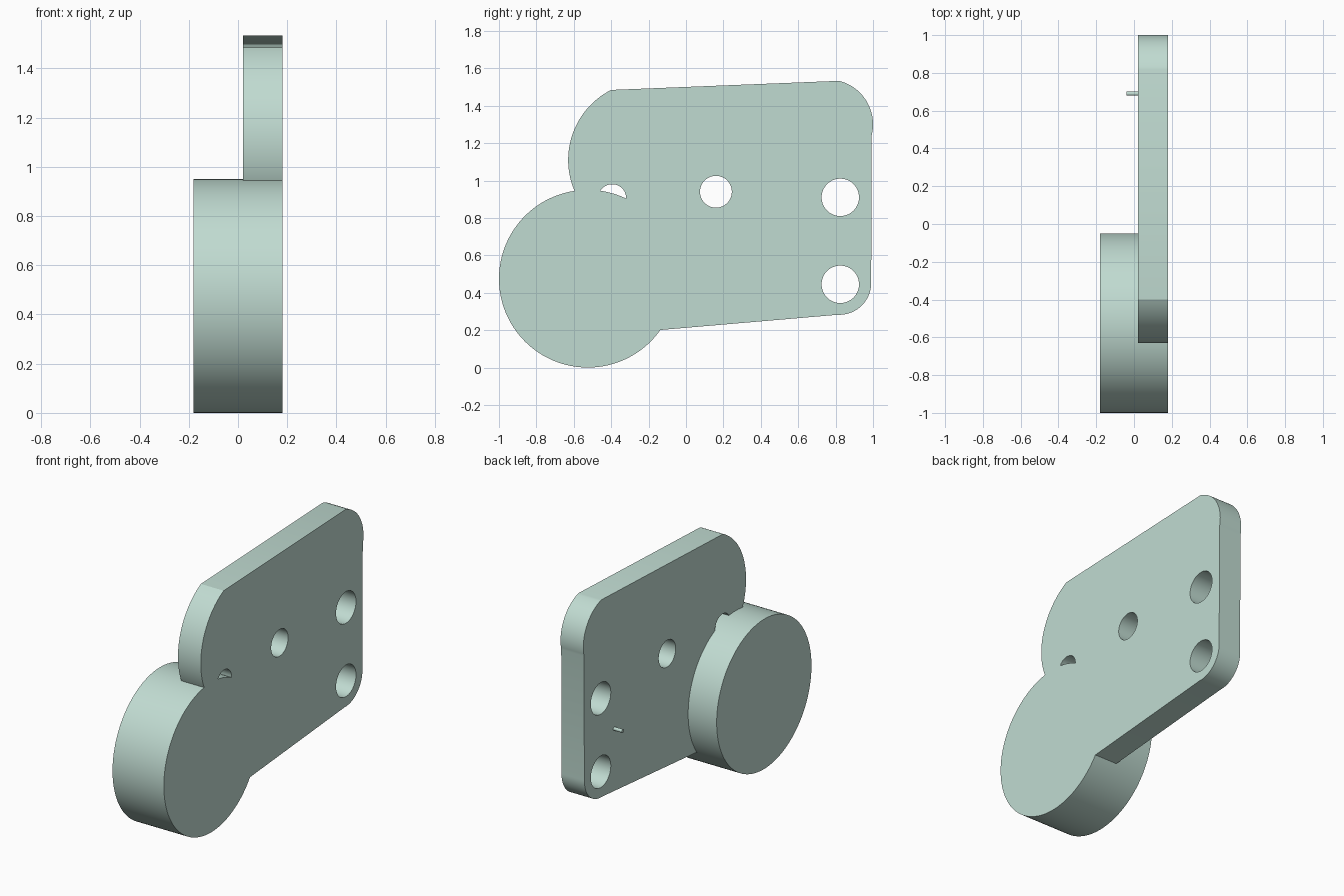
import bpy, bmesh, math

cube = bpy.data.objects.get("Cube")
if cube:
    bpy.data.objects.remove(cube, do_unlink=True)

mat = bpy.data.materials.new("pale_green")
mat.use_nodes = True
COLOUR = (0.53, 0.71, 0.64, 1)
mat.diffuse_color = COLOUR
mat.node_tree.nodes["Principled BSDF"].inputs["Base Color"].default_value = COLOUR


def arc(y, z, r, start, end, steps=24):
    """Points (y, z) along an arc, angles in degrees."""
    angles = [math.radians(start + (end - start) * i / steps) for i in range(steps + 1)]
    return [(y + r * math.cos(a), z + r * math.sin(a)) for a in angles]


def circle(y, z, r, steps=96):
    return arc(y, z, r, 0, 360, steps)[:-1]


def extrude(name, profile, x0, x1):
    """Solid made by sweeping a (y, z) profile from x0 to x1."""
    bm = bmesh.new()
    face = bm.faces.new([bm.verts.new((x0, y, z)) for y, z in profile])
    result = bmesh.ops.extrude_face_region(bm, geom=[face])
    moved = [v for v in result["geom"] if isinstance(v, bmesh.types.BMVert)]
    bmesh.ops.translate(bm, verts=moved, vec=(x1 - x0, 0, 0))
    bmesh.ops.recalc_face_normals(bm, faces=bm.faces)
    mesh = bpy.data.meshes.new(name)
    bm.to_mesh(mesh)
    bm.free()
    mesh.materials.append(mat)
    obj = bpy.data.objects.new(name, mesh)
    bpy.context.collection.objects.link(obj)
    return obj


def combine(target, tool, operation):
    """Apply a boolean and remove the tool object."""
    tool.hide_render = True
    mod = target.modifiers.new(operation.lower(), "BOOLEAN")
    mod.operation, mod.solver, mod.object = operation, "EXACT", tool
    bpy.context.view_layer.objects.active = target
    bpy.ops.object.modifier_apply(modifier=mod.name)
    bpy.data.objects.remove(tool, do_unlink=True)


BACK, FACE = 0.02, 0.18

# Plate: rounded corners on the right, one large rounded shoulder on the left
outline = (arc(0.82, 0.452, 0.17, -93, 0)
           + arc(0.76, 1.30, 0.24, -14, 76)
           + arc(-0.21, 1.11, 0.42, 117, 212, 32)
           + [(-0.5, 0.5), (-0.3, 0.187)])
plate = extrude("mounting_plate", outline, BACK, FACE)

# Through holes
for y, z, r in [(0.16, 0.94, 0.085), (0.825, 0.91, 0.1),
                (0.825, 0.445, 0.1), (-0.395, 0.905, 0.075)]:
    combine(plate, extrude("hole_cutter", circle(y, z, r), -0.1, 0.3), "DIFFERENCE")

# Thick round boss, flush with the plate's outer face
combine(plate, extrude("round_boss", circle(-0.525, 0.475, 0.475, 128), -FACE, FACE), "UNION")

# Small locating pin
pin = extrude("locating_pin", circle(0.69, 0.667, 0.011, 24), -0.04, BACK + 0.01)

for obj in (plate, pin):
    bpy.ops.object.select_all(action="DESELECT")
    obj.select_set(True)
    bpy.context.view_layer.objects.active = obj
    bpy.ops.object.shade_smooth_by_angle(angle=math.radians(25))
